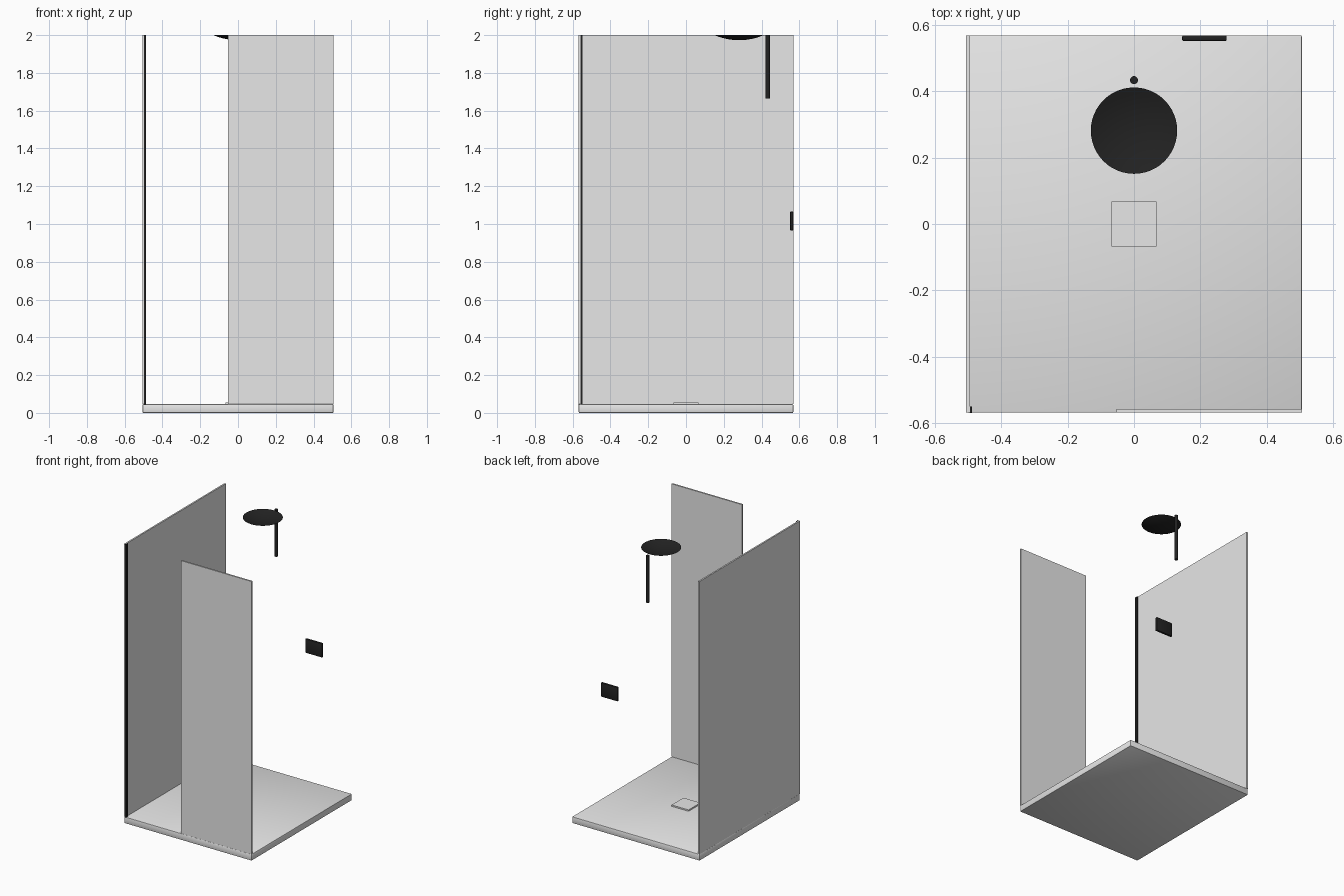
import bpy, bmesh, math

if "Cube" in bpy.data.objects:
    bpy.data.objects.remove(bpy.data.objects["Cube"])


def material(name, rgb):
    m = bpy.data.materials.new(name)
    m.diffuse_color = (*rgb, 1)
    m.use_nodes = True
    m.node_tree.nodes["Principled BSDF"].inputs["Base Color"].default_value = m.diffuse_color
    return m


GREY = material("pale grey", (0.8, 0.8, 0.8))
BLACK = material("matte black", (0.016, 0.016, 0.016))


def finish(name, bm, mat, smooth=False):
    me = bpy.data.meshes.new(name)
    bm.to_mesh(me)
    bm.free()
    me.materials.append(mat)
    for p in me.polygons:
        p.use_smooth = smooth
    ob = bpy.data.objects.new(name, me)
    bpy.context.collection.objects.link(ob)
    if smooth:
        bpy.ops.object.select_all(action='DESELECT')
        ob.select_set(True)
        bpy.context.view_layer.objects.active = ob
        bpy.ops.object.shade_smooth_by_angle(angle=math.radians(40))
    return ob


def box(name, x, y, z, mat, bevel=0):
    bm = bmesh.new()
    bmesh.ops.create_cube(bm, size=1)
    for v in bm.verts:
        for i, (lo, hi) in enumerate((x, y, z)):
            v.co[i] = hi if v.co[i] > 0 else lo
    if bevel:
        bmesh.ops.bevel(bm, geom=bm.edges[:], offset=bevel, segments=2,
                        profile=0.5, affect='EDGES')
    return finish(name, bm, mat, smooth=bool(bevel))


X, Y, T = 0.505, 0.568, 0.011   # half width, half depth, glass thickness
FLOOR = 0.046

# Tray and drain cover
box("shower_tray", (-X, X), (-Y, Y), (0, FLOOR), GREY, 0.004)
box("drain_cover", (-0.067, 0.067), (-0.067, 0.067), (FLOOR - 0.005, 0.056), GREY)

# Glass panels: full side wall and half-width front
box("side_panel", (-X, -X + T), (-Y, Y), (FLOOR, 2), GREY)
box("front_panel", (-0.052, X), (-Y, -Y + T), (FLOOR, 2), GREY)

# Black seal along the front edge of the side panel
box("edge_seal", (-0.498, -0.487), (-Y - 0.0005, -0.549), (0.042, 2), BLACK)

# Control plate near the back
box("control_plate", (0.145, 0.279), (0.551, Y), (0.966, 1.066), BLACK, 0.004)

# Vertical pipe
bm = bmesh.new()
bmesh.ops.create_cone(bm, cap_ends=True, segments=24, radius1=0.012,
                      radius2=0.012, depth=0.335)
bmesh.ops.translate(bm, verts=bm.verts, vec=(0, 0.433, 1.8325))
finish("shower_pipe", bm, BLACK, True)

# Shallow dished head: an arc spun about the vertical axis
R, DEPTH, RINGS = 0.13, 0.027, 6
SPHERE = (R * R + DEPTH * DEPTH) / (2 * DEPTH)
bm = bmesh.new()
arc = []
for i in range(RINGS + 1):
    a = math.asin(R / SPHERE) * i / RINGS
    arc.append(bm.verts.new((SPHERE * math.sin(a), 0.281,
                             2 - DEPTH + SPHERE * (1 - math.cos(a)))))
edges = [bm.edges.new(p) for p in zip(arc, arc[1:])]
bmesh.ops.spin(bm, geom=arc + edges, cent=(0, 0.281, 0), axis=(0, 0, 1),
               angle=math.tau, steps=48)
bmesh.ops.remove_doubles(bm, verts=bm.verts, dist=1e-5)
bmesh.ops.recalc_face_normals(bm, faces=bm.faces)
finish("shower_head", bm, BLACK, True)
